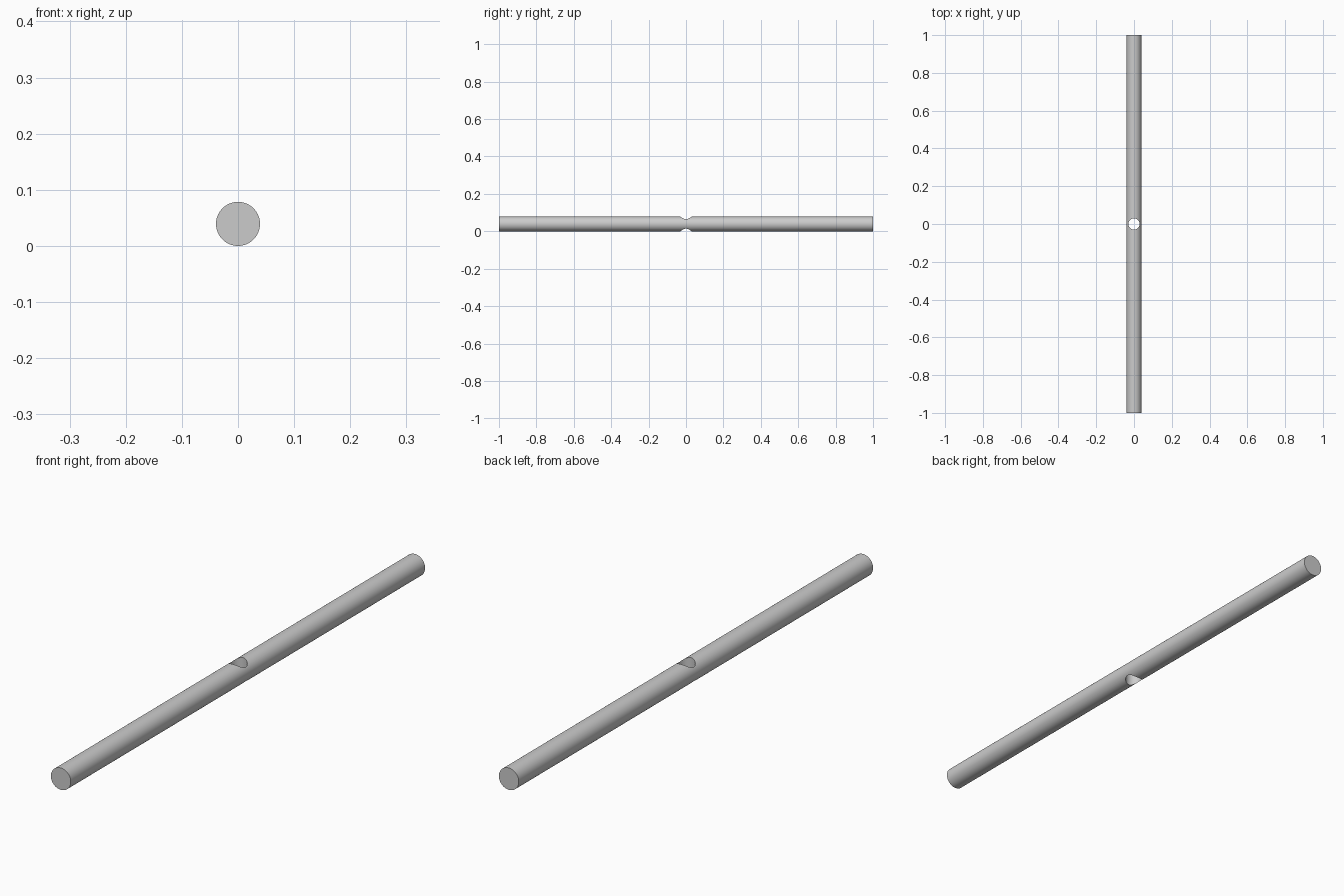
import bpy
import math

if "Cube" in bpy.data.objects:
    bpy.data.objects.remove(bpy.data.objects["Cube"])

R, HOLE_R, LENGTH = 0.0392, 0.03, 2.0

# round rod lying along y
bpy.ops.mesh.primitive_cylinder_add(vertices=96, radius=R, depth=LENGTH,
                                    location=(0, 0, R), rotation=(math.pi / 2, 0, 0))
rod = bpy.context.object
rod.name = "rod"

# vertical through-hole in the middle
bpy.ops.mesh.primitive_cylinder_add(vertices=64, radius=HOLE_R, depth=0.3, location=(0, 0, R))
cutter = bpy.context.object
cutter.name = "hole_cutter"
cutter.hide_render = True

cut = rod.modifiers.new("cross_hole", 'BOOLEAN')
cut.operation = 'DIFFERENCE'
cut.solver = 'EXACT'
cut.object = cutter

bpy.ops.object.select_all(action='DESELECT')
rod.select_set(True)
bpy.context.view_layer.objects.active = rod
bpy.ops.object.modifier_apply(modifier=cut.name)
bpy.data.objects.remove(cutter, do_unlink=True)
bpy.ops.object.shade_smooth_by_angle(angle=math.radians(30))
